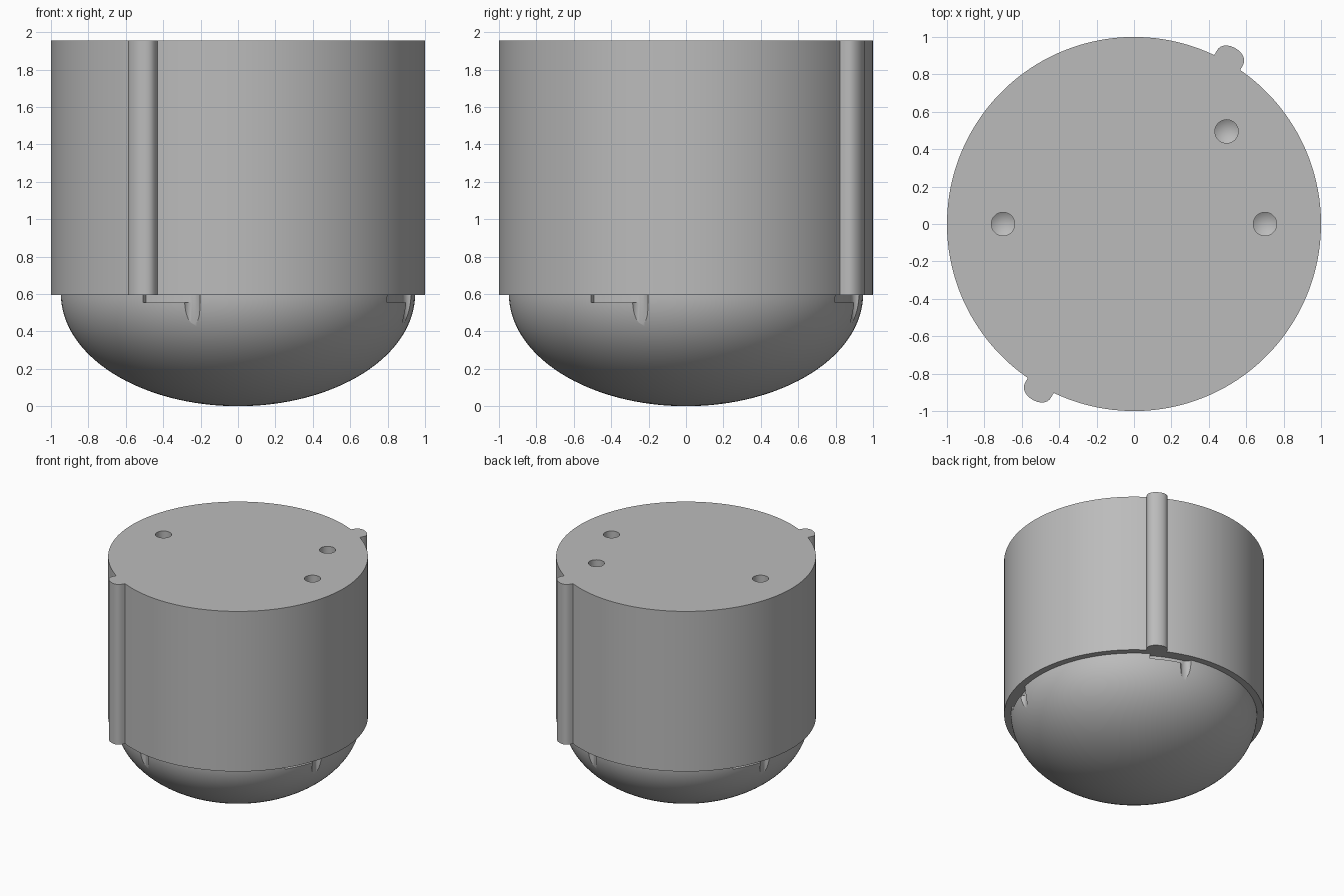
import bpy, bmesh, math
from math import sin, cos, pi, radians

if "Cube" in bpy.data.objects:
    bpy.data.objects.remove(bpy.data.objects["Cube"])

BASE, TOP = 0.595, 1.955      # body bottom and top
DOME_R, DOME_H = 0.947, 0.6   # dome half-axes
GROOVE_R = 0.915              # floor radius of the locking grooves

grey = bpy.data.materials.new("plain grey")
grey.use_nodes = True
grey.diffuse_color = (0.5, 0.5, 0.5, 1)
grey.node_tree.nodes["Principled BSDF"].inputs["Base Color"].default_value = (0.5, 0.5, 0.5, 1)


def finish(name, bm):
    bmesh.ops.recalc_face_normals(bm, faces=bm.faces)
    mesh = bpy.data.meshes.new(name)
    bm.to_mesh(mesh)
    bm.free()
    mesh.materials.append(grey)
    ob = bpy.data.objects.new(name, mesh)
    bpy.context.collection.objects.link(ob)
    return ob


def extrude(name, outline, z0, z1):
    bm = bmesh.new()
    face = bm.faces.new([bm.verts.new((x, y, z0)) for x, y in outline])
    new = bmesh.ops.extrude_face_region(bm, geom=[face])["geom"]
    bmesh.ops.translate(bm, vec=(0, 0, z1 - z0),
                        verts=[v for v in new if isinstance(v, bmesh.types.BMVert)])
    return finish(name, bm)


def lathe(name, profile, steps, centre=(0, 0)):
    bm = bmesh.new()
    verts = [bm.verts.new((r, 0, z)) for r, z in profile]
    edges = [bm.edges.new(pair) for pair in zip(verts, verts[1:])]
    bmesh.ops.spin(bm, geom=verts + edges, cent=(0, 0, 0), axis=(0, 0, 1),
                   angle=2 * pi, steps=steps)
    bmesh.ops.remove_doubles(bm, verts=bm.verts, dist=1e-5)
    bmesh.ops.translate(bm, vec=(*centre, 0), verts=bm.verts)
    return finish(name, bm)


def cut(ob, cutters):
    bpy.context.view_layer.objects.active = ob
    for cutter in cutters:
        cutter.hide_render = True
        mod = ob.modifiers.new("cut", "BOOLEAN")
        mod.operation, mod.solver, mod.object = "DIFFERENCE", "EXACT", cutter
        bpy.ops.object.modifier_apply(modifier=mod.name)
        bpy.data.objects.remove(cutter)


def smooth(ob):
    bpy.ops.object.select_all(action="DESELECT")
    ob.select_set(True)
    bpy.context.view_layer.objects.active = ob
    bpy.ops.object.shade_smooth_by_angle(angle=radians(30))


def arc(r, a0, a1, n):
    return [(r * cos(a0 + (a1 - a0) * i / n), r * sin(a0 + (a1 - a0) * i / n))
            for i in range(n + 1)]


# Body: round outline with two opposite rounded rails
foot = math.asin(0.08)
outline = []
for rail in (radians(60), radians(240)):
    for i in range(17):
        a = pi * i / 16
        # bump in rail space: t along the rim, r outward
        t, r = -0.08 * cos(a), 1.02 + 0.065 * sin(a) ** 0.8
        outline.append((r * cos(rail) - t * sin(rail), r * sin(rail) + t * cos(rail)))
    outline += arc(1, rail + foot, rail + pi - foot, 72)
body = extrude("body", outline, BASE, TOP)

# Drilled holes with conical bottoms
drill = [(0, TOP - 0.24), (0.0625, TOP - 0.2), (0.0625, TOP + 0.1), (0, TOP + 0.1)]
cut(body, [lathe("drill", drill, 32, c) for c in ((0.7, 0), (-0.7, 0), (0.495, 0.495))])
smooth(body)

# Dome: half ellipse, its flat lid hidden inside the body
half = [(DOME_R * sin(pi / 2 * i / 32), DOME_H - DOME_H * cos(pi / 2 * i / 32)) for i in range(33)]
dome = lathe("dome", half + [(DOME_R, 0.62), (0, 0.62)], 128)

# Four L-shaped locking grooves: a vertical entry and a sideways run
cutters = []
for k in range(4):
    a = radians(255) + k * pi / 2
    run = arc(GROOVE_R, a - radians(17.5), a, 8) + arc(1.05, a, a - radians(17.5), 8)
    cutters.append(extrude("groove_run", run, 0.555, 0.7))
    post = [(0, 0.3), (0.046, 0.3), (0.046, 0.7), (0, 0.7)]
    reach = GROOVE_R + 0.044
    cutters.append(lathe("groove_entry", post, 32, (reach * cos(a), reach * sin(a))))
cut(dome, cutters)
smooth(dome)
